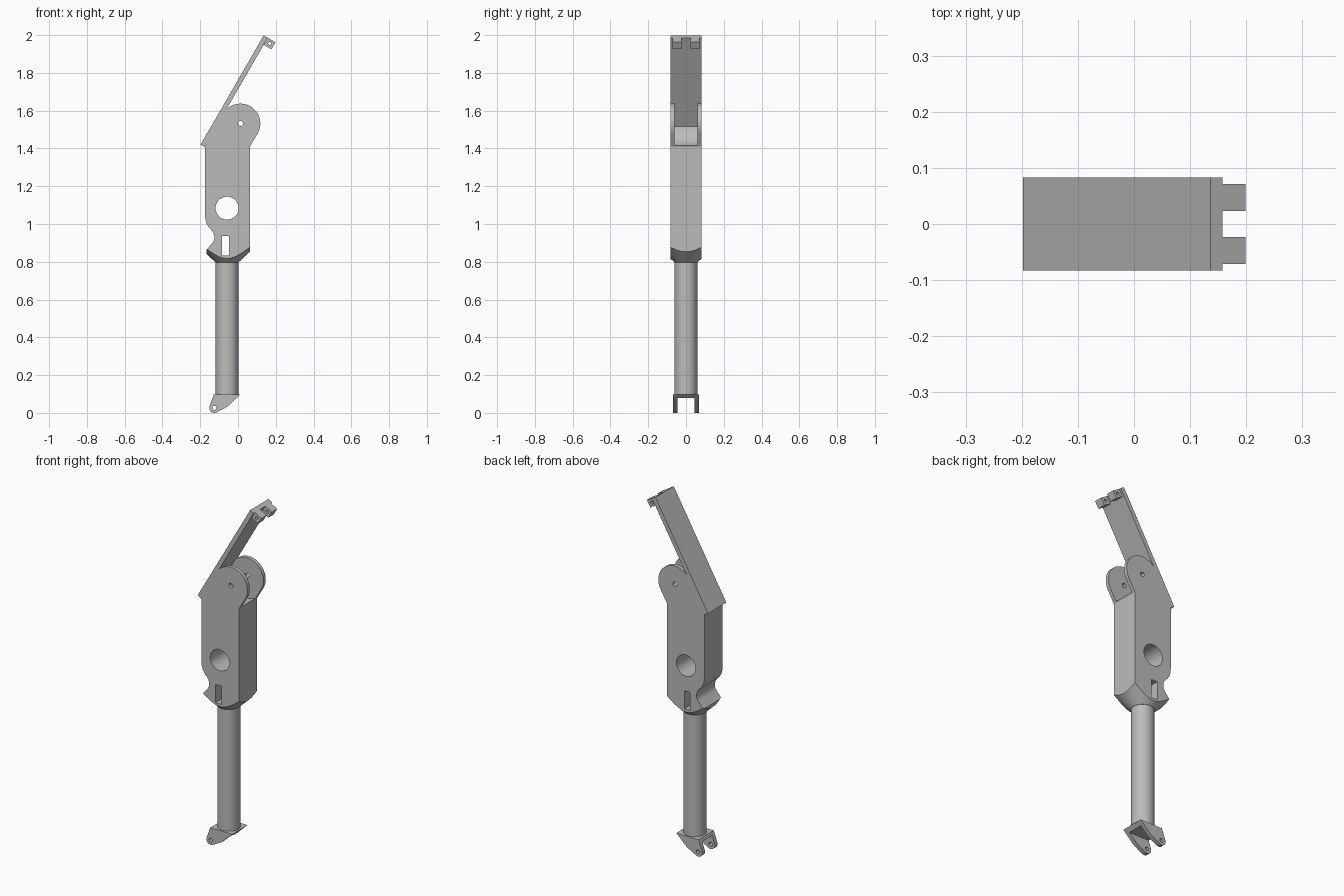
import bpy, bmesh, math
from mathutils import Matrix, Vector

if "Cube" in bpy.data.objects:
    bpy.data.objects.remove(bpy.data.objects["Cube"], do_unlink=True)

grey = bpy.data.materials.new("plain grey metal")
grey.use_nodes = True
COLOUR = (0.5, 0.5, 0.5, 1)
grey.diffuse_color = COLOUR
grey.node_tree.nodes["Principled BSDF"].inputs["Base Color"].default_value = COLOUR

AXIS = -0.058            # centre line of the tube
HALF = 0.083             # half depth of the housing
PIVOT = Vector((0.013, 1.532))
ALONG = Vector((0.5, 0.866))      # direction of the slanted plate
ACROSS = Vector((0.866, -0.5))    # its inward normal


def finish(bm, name):
    bmesh.ops.recalc_face_normals(bm, faces=bm.faces)
    mesh = bpy.data.meshes.new(name)
    bm.to_mesh(mesh)
    bm.free()
    mesh.materials.append(grey)
    obj = bpy.data.objects.new(name, mesh)
    bpy.context.collection.objects.link(obj)
    return obj


def slab(name, outline, y0, y1):
    """Extrude an (x, z) outline from y0 to y1."""
    bm = bmesh.new()
    face = bm.faces.new([bm.verts.new((p[0], y0, p[1])) for p in outline])
    out = bmesh.ops.extrude_face_region(bm, geom=[face])
    verts = [v for v in out["geom"] if isinstance(v, bmesh.types.BMVert)]
    bmesh.ops.translate(bm, verts=verts, vec=(0, y1 - y0, 0))
    return finish(bm, name)


def arc(centre, r, a0, a1, n):
    angles = [math.radians(a0 + (a1 - a0) * i / n) for i in range(n + 1)]
    return [(centre[0] + r * math.cos(a), centre[1] + r * math.sin(a)) for a in angles]


def disc(centre, r, half=0.2, n=48):
    return slab("cutter", arc(centre, r, 0, 360, n)[:-1], -half, half)


def box(x0, x1, z0, z1, half):
    return slab("cutter", [(x0, z0), (x1, z0), (x1, z1), (x0, z1)], -half, half)


def upright(name, r0, r1, z0, z1, n=64):
    bm = bmesh.new()
    bmesh.ops.create_cone(bm, cap_ends=True, segments=n, radius1=r0, radius2=r1, depth=z1 - z0,
                          matrix=Matrix.Translation((AXIS, 0, (z0 + z1) / 2)))
    return finish(bm, name)


def carve(obj, cutters, operation="DIFFERENCE"):
    """Apply booleans and discard the cutters."""
    for cutter in cutters:
        mod = obj.modifiers.new("carve", "BOOLEAN")
        mod.operation, mod.solver, mod.object = operation, "EXACT", cutter
        bpy.context.view_layer.objects.active = obj
        bpy.ops.object.modifier_apply(modifier=mod.name)
        bpy.data.objects.remove(cutter, do_unlink=True)


def smooth(obj):
    bpy.ops.object.select_all(action="DESELECT")
    obj.select_set(True)
    bpy.context.view_layer.objects.active = obj
    bpy.ops.object.shade_smooth_by_angle(angle=math.radians(25))


# Housing with rounded cheeks and a side notch
notch = [(-0.175, 1.05), (-0.173, 1.025), (-0.166, 1.002), (-0.154, 0.982), (-0.14, 0.968),
         (-0.131, 0.955), (-0.126, 0.94), (-0.125, 0.925), (-0.129, 0.91), (-0.137, 0.898),
         (-0.167, 0.862)]
housing = slab("housing", [(0.063, 0.75), (0.063, 1.41)] + arc(PIVOT, 0.105, -30, 150, 40)
               + [(-0.175, 1.409)] + notch + [(-0.167, 0.75)], -HALF, HALF)
carve(housing, [upright("cutter", 0.061, 1.23, 0.797, 1.9, 96)], "INTERSECT")
carve(housing, [disc(PIVOT, 0.127, 0.062, 72),            # scoop between the cheeks
                disc(PIVOT, 0.013, n=24),                 # pivot hole
                disc((AXIS, 1.084), 0.061),               # large cross hole
                box(-0.085, -0.048, 0.833, 0.937, 0.2)])  # small slot
smooth(housing)

# Slanted plate
THICK = 0.025
foot = Vector((-0.198, 1.42))
tip = foot + ALONG * 0.668
slab("slanted_plate", [foot, foot + ACROSS * THICK, tip + ACROSS * THICK, tip], -HALF, HALF)

# Pair of lugs at the plate tip
for side, y0, y1 in (("left", 0.0235, 0.0715), ("right", -0.0715, -0.0235)):
    near, far = tip + ACROSS * THICK, tip + ACROSS * 0.072
    drop = ALONG * 0.043
    lug = slab(side + "_lug", [near, far, far - drop, near - drop], y0, y1)
    carve(lug, [disc((near + far - drop) / 2, 0.008, n=20)])
    smooth(lug)

# Tube
smooth(upright("tube", 0.06, 0.06, 0.096, 0.8))

# Forked foot
EYE = (-0.125, 0.027)
fork = slab("forked_foot", [(0.013, 0.098), (-0.128, 0.098)] + arc(EYE, 0.027, 165, 290, 16)
            + [(-0.055, 0.034)], -0.069, 0.069)
carve(fork, [box(-0.3, 0.2, -0.1, 0.079, 0.045), disc(EYE, 0.011, n=24)])
smooth(fork)
